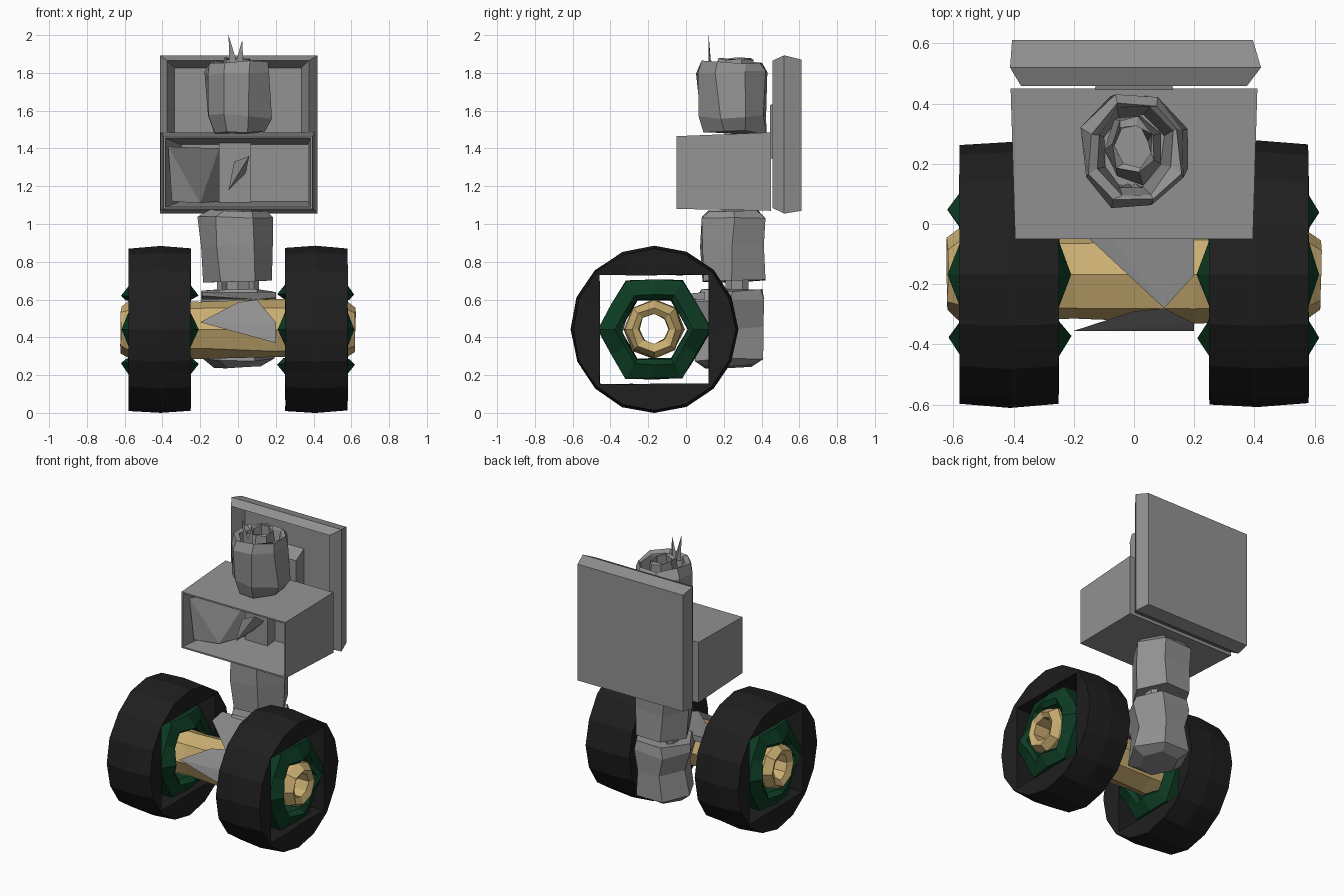
import bpy, bmesh, math, random
from mathutils import Vector

random.seed(4)
if "Cube" in bpy.data.objects:
    bpy.data.objects.remove(bpy.data.objects["Cube"], do_unlink=True)


def material(name, rgb):
    m = bpy.data.materials.new(name)
    m.use_nodes = True
    m.diffuse_color = (*rgb, 1)
    bsdf = m.node_tree.nodes["Principled BSDF"]
    bsdf.inputs["Base Color"].default_value = (*rgb, 1)
    bsdf.inputs["Roughness"].default_value = 0.9
    return m


GREY = material("grey_metal", (0.295, 0.29, 0.295))
BLACK = material("black_rubber", (0.0135, 0.0135, 0.014))
GREEN = material("dark_green", (0.004, 0.045, 0.017))
TAN = material("tan_metal", (0.6, 0.43, 0.17))


def finish(name, bm, mat):
    bmesh.ops.recalc_face_normals(bm, faces=bm.faces)
    me = bpy.data.meshes.new(name)
    bm.to_mesh(me)
    bm.free()
    me.materials.append(mat)
    ob = bpy.data.objects.new(name, me)
    bpy.context.collection.objects.link(ob)
    return ob


def bridge(bm, loops, closed=False):
    """Join successive vertex loops with quads."""
    pairs = list(zip(loops, loops[1:]))
    if closed:
        pairs.append((loops[-1], loops[0]))
    for a, b in pairs:
        for i in range(len(a)):
            j = (i + 1) % len(a)
            bm.faces.new((a[i], a[j], b[j], b[i]))


def loft(name, rings, sides=8, jitter=0.0, caps=True, turn=0.5):
    """Stack of rings given as (x, y, z, rx, ry)."""
    bm = bmesh.new()
    loops = []
    for x, y, z, rx, ry in rings:
        loop = []
        for k in range(sides):
            a = math.tau * (k + turn) / sides
            shake = Vector([random.uniform(-jitter, jitter) for _ in range(3)])
            p = Vector((x + rx * math.cos(a), y + ry * math.sin(a), z))
            loop.append(bm.verts.new(p + shake))
        loops.append(loop)
    bridge(bm, loops)
    if caps:
        bm.faces.new(loops[0])
        bm.faces.new(loops[-1])
    return finish(name, bm, GREY)


def polygon_radius(a, corners, r):
    """Radius of a regular polygon, with a corner at angle zero."""
    half = math.pi / corners
    return r * math.cos(half) / math.cos((a % (2 * half)) - half)


def wheel_ring(name, profile, sides, outer, inner, mat, jitter=0.0):
    """Ring around the axle line; rows are (x, radius, is_hole, x at the four points)."""
    bm = bmesh.new()
    loops = []
    for x, r, hole, point_x in profile:
        loop = []
        for k in range(sides):
            a = math.tau * k / sides
            q = polygon_radius(a + (math.pi / 4 if hole and inner == 4 else 0),
                               inner if hole else outer, r)
            q += random.uniform(-jitter, jitter)
            px = point_x if k % (sides // 4) == 0 else x
            loop.append(bm.verts.new((px + random.uniform(-jitter, jitter) * 0.5,
                                      -0.168 + q * math.cos(a), 0.442 + q * math.sin(a))))
        loops.append(loop)
    bridge(bm, loops, closed=True)
    return finish(name, bm, mat)


def tray(name, rects):
    """Open-fronted box from nested rectangles (y, x0, x1, z0, z1), back to floor."""
    bm = bmesh.new()
    loops = [[bm.verts.new(p) for p in
              ((x0, y, z0), (x1, y, z0), (x1, y, z1), (x0, y, z1))]
             for y, x0, x1, z0, z1 in rects]
    bridge(bm, loops)
    bm.faces.new(loops[0])
    bm.faces.new(loops[-1])
    return finish(name, bm, GREY)


def hull(name, points):
    bm = bmesh.new()
    for p in points:
        bm.verts.new(p)
    bmesh.ops.convex_hull(bm, input=bm.verts)
    return finish(name, bm, GREY)


# Wheels: tyre with a square opening, and a hub ring with four points on each face
for side, s in (("left", 1), ("right", -1)):
    wheel_ring(side + "_tyre",
               [(s * x, r, hole, s * x) for x, r, hole in
                ((0.25, 0.43, 0), (0.41, 0.443, 0), (0.58, 0.43, 0),
                 (0.57, 0.408, 1), (0.26, 0.408, 1))],
               16, 16, 4, BLACK, 0.003)
    wheel_ring(side + "_hub",
               [(s * x, r, hole, s * px) for x, r, hole, px in
                ((0.25, 0.21, 0, 0.21), (0.28, 0.3, 0, 0.27), (0.55, 0.3, 0, 0.56),
                 (0.58, 0.21, 0, 0.618), (0.56, 0.18, 1, 0.59), (0.27, 0.18, 1, 0.24))],
               12, 6, 6, GREEN, 0.006)

# Hollow axle through both wheels
wheel_ring("axle",
           [(x, r, hole, x) for x, r, hole in
            ((-0.62, 0.12, 0), (-0.57, 0.155, 0), (-0.2, 0.15, 0), (0.2, 0.155, 0),
             (0.57, 0.155, 0), (0.62, 0.12, 0), (0.6, 0.08, 1), (-0.6, 0.08, 1))],
           8, 8, 8, TAN, 0.009)

# Lower body behind the axle
loft("lower_body", [(0, 0.23, 0.245, 0.13, 0.14), (0, 0.23, 0.28, 0.19, 0.21),
                    (0, 0.24, 0.45, 0.165, 0.19), (0, 0.23, 0.59, 0.205, 0.21),
                    (0, 0.24, 0.65, 0.19, 0.19)], 6, 0.01, turn=0)

# Folded guard over the axle
hull("guard_top", [(-0.19, 0.1, 0.64), (0.2, 0.1, 0.64), (-0.19, -0.01, 0.62),
                   (0.2, -0.17, 0.61), (0.1, -0.28, 0.6), (-0.19, 0.1, 0.6), (0.2, 0.1, 0.6)])
hull("guard_front", [(-0.2, -0.355, 0.48), (0.2, -0.355, 0.37), (0.1, -0.28, 0.6),
                     (0, -0.29, 0.585), (0.2, -0.33, 0.48)])

# Waist stems and column
for x, r in ((0, 0.07), (-0.085, 0.03), (0.085, 0.03)):
    loft("waist_stem", [(x, 0.27, 0.63, r, 0.06), (x, 0.27, 0.72, r, 0.06)], 6)
loft("column", [(0, 0.25, 0.7, 0.18, 0.19), (-0.01, 0.25, 0.88, 0.19, 0.195),
                (-0.015, 0.25, 1.03, 0.205, 0.19), (0, 0.25, 1.075, 0.15, 0.15)],
     6, 0.01, turn=0)

# Open-fronted chest box with folded interior
tray("chest_box", [(0.45, -0.41, 0.41, 1.07, 1.485), (-0.05, -0.395, 0.395, 1.08, 1.465),
                   (-0.05, -0.385, 0.385, 1.09, 1.455), (0.3, -0.3, 0.37, 1.12, 1.42)])
hull("chest_side_fold", [(-0.37, 0, 1.41), (-0.35, 0.02, 1.12), (-0.2, 0.08, 1.11),
                         (-0.1, 0.29, 1.4), (-0.1, 0.29, 1.12), (-0.3, 0.29, 1.4)])
hull("chest_pillar", [(x, y, z) for x in (-0.1, 0.07) for y in (0.22, 0.32) for z in (1.1, 1.43)])
hull("chest_lever", [(-0.05, 0.05, 1.18), (-0.02, 0.07, 1.33), (0.06, 0.1, 1.36),
                     (0.04, 0.23, 1.27), (-0.04, 0.23, 1.19)])

# Shallow back tray with bevelled rim, and its bracket
tray("back_panel", [(0.612, -0.405, 0.395, 1.07, 1.87), (0.52, -0.412, 0.422, 1.055, 1.893),
                    (0.458, -0.375, 0.375, 1.085, 1.865), (0.555, -0.335, 0.335, 1.12, 1.825)])
hull("panel_bracket", [(x, y, z) for y, w, z0, z1 in
                       ((0.445, 0.13, 1.35, 1.63), (0.57, 0.11, 1.3, 1.67))
                       for x in (-w, w) for z in (z0, z1)])

# Head: faceted bowl with an open top and a loose inner crown
loft("head", [(0, 0.26, 1.485, 0.14, 0.17), (0, 0.245, 1.57, 0.18, 0.19),
              (0, 0.24, 1.8, 0.185, 0.195), (0, 0.24, 1.855, 0.165, 0.175),
              (0, 0.24, 1.84, 0.135, 0.155), (0, 0.24, 1.66, 0.1, 0.12)], 8, 0.014)
loft("head_crown", [(0, 0.25, 1.7, 0.1, 0.12), (0, 0.26, 1.875, 0.08, 0.095),
                    (0, 0.26, 1.87, 0.06, 0.075), (0, 0.25, 1.7, 0.06, 0.08)],
     7, 0.01, caps=False)

# Two antenna spikes
for x, tip, top in ((-0.02, -0.05, 2.0), (0.005, 0.022, 1.975)):
    hull("antenna", [(x - 0.025, 0.12, 1.82), (x + 0.025, 0.12, 1.82),
                     (x, 0.135, 1.82), (tip, 0.12, top)])
